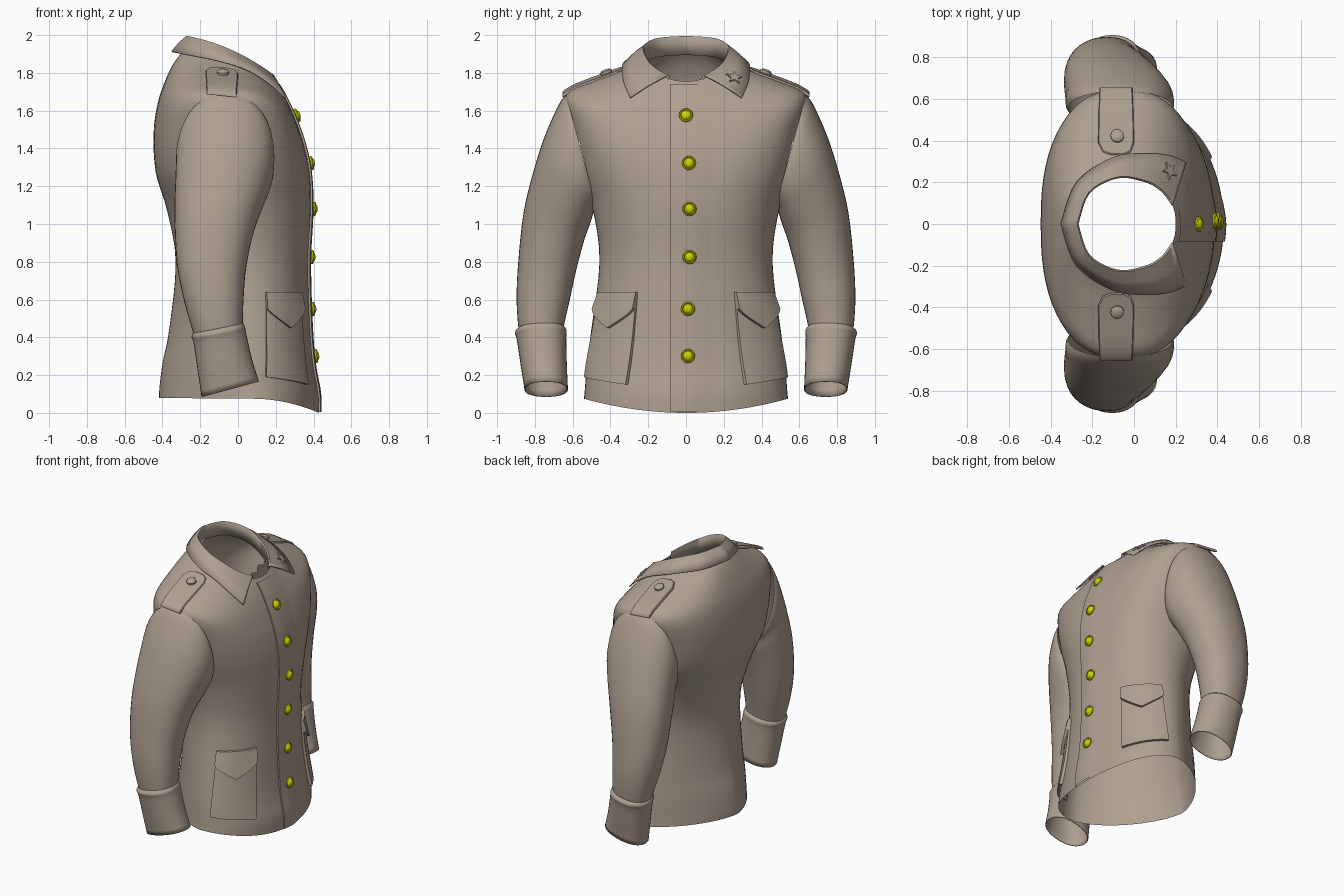
import bpy, bmesh, math
from mathutils import Vector
from mathutils.bvhtree import BVHTree

if "Cube" in bpy.data.objects:
    bpy.data.objects.remove(bpy.data.objects["Cube"])


def material(name, rgb):
    m = bpy.data.materials.new(name)
    m.diffuse_color = (*rgb, 1)
    m.use_nodes = True
    m.node_tree.nodes["Principled BSDF"].inputs["Base Color"].default_value = m.diffuse_color
    return m


CLOTH = material("taupe_cloth", (0.42, 0.35, 0.28))
BRASS = material("yellow_brass", (0.62, 0.64, 0.0))


def make(name, verts, faces, mat=CLOTH, angle=40, thick=0):
    me = bpy.data.meshes.new(name)
    bm = bmesh.new()
    vs = [bm.verts.new(v) for v in verts]
    for f in faces:
        bm.faces.new([vs[i] for i in f])
    bmesh.ops.delete(bm, geom=[v for v in bm.verts if not v.link_faces], context='VERTS')
    bmesh.ops.recalc_face_normals(bm, faces=bm.faces)
    bm.to_mesh(me)
    bm.free()
    ob = bpy.data.objects.new(name, me)
    bpy.context.collection.objects.link(ob)
    me.materials.append(mat)
    bpy.ops.object.select_all(action='DESELECT')
    ob.select_set(True)
    bpy.context.view_layer.objects.active = ob
    bpy.ops.object.shade_smooth_by_angle(angle=math.radians(angle))
    if thick:
        mod = ob.modifiers.new("thickness", 'SOLIDIFY')
        mod.thickness = thick
        mod.offset = 0
    return ob


def grid(rows, closed=False):
    """Vertices and quads joining equal rows of points."""
    n = len(rows[0])
    faces = []
    for i in range(len(rows) - 1):
        for j in range(n if closed else n - 1):
            k = (j + 1) % n
            faces.append((i * n + j, i * n + k, (i + 1) * n + k, (i + 1) * n + j))
    return [p for r in rows for p in r], faces


def spline(pts, steps):
    """Catmull-Rom through tuples of any length."""
    out = []
    for i in range(len(pts) - 1):
        p = [pts[max(i - 1, 0)], pts[i], pts[i + 1], pts[min(i + 2, len(pts) - 1)]]
        for s in range(steps):
            t = s / steps
            out.append(tuple(0.5 * (2 * b + (c - a) * t + (2 * a - 5 * b + 4 * c - d) * t * t
                                    + (3 * b - a - 3 * c + d) * t ** 3) for a, b, c, d in zip(*p)))
    return out + [tuple(pts[-1])]


def spow(v, e):
    return math.copysign(abs(v) ** e, v)


# Jacket body: rings of front x, z, back x, z, side y, z, then side x and squareness front, back
BODY = [(.43, .0, -.418, .08, .54, .075, .075, 1, 1.28), (.428, .11, -.416, .13, .535, .13, .075, 1, 1.28),
        (.402, .25, -.4, .26, .525, .26, .075, 1, 1.25), (.385, .45, -.363, .45, .50, .45, .06, 1, 1.2),
        (.375, .8, -.33, .8, .458, .8, .03, .95, 1.08), (.388, 1.07, -.375, 1.07, .492, 1.07, 0, .9, .92),
        (.38, 1.27, -.435, 1.27, .555, 1.27, -.04, .8, .8), (.35, 1.42, -.447, 1.48, .61, 1.5, -.06, .74, .8),
        (.305, 1.55, -.425, 1.64, .638, 1.68, -.06, .75, .83), (.265, 1.64, -.385, 1.76, .5, 1.752, -.05, .8, .85),
        (.235, 1.70, -.335, 1.86, .345, 1.81, -.04, .9, .9), (.20, 1.755, -.275, 1.93, .232, 1.87, -.04, .93, .93)]


def body_ring(r, n=64):
    fx, fz, bx, bz, sy, sz, cx, ef, eb = r
    pts = []
    for j in range(n):
        t = 2 * math.pi * j / n
        front = math.cos(t) > 0
        e = ef if front else eb
        c, s = spow(math.cos(t), e), spow(math.sin(t), e)
        ex, ez = (fx, fz) if front else (bx, bz)
        pts.append((cx + abs(c) * (ex - cx), sy * s, sz + (ez - sz) * math.cos(t) ** 2))
    return pts


bv, bf = grid([body_ring(r) for r in spline(BODY, 4)], True)
body_tree = BVHTree.FromPolygons([Vector(v) for v in bv], bf)


def in_armhole(f):
    x, y, z = (sum(bv[i][k] for i in f) / 4 for k in range(3))
    return abs(y) > .4 and ((x + .065) / .2) ** 2 + ((z - 1.37) / .24) ** 2 < 1


make("jacket_body", bv, [f for f in bf if not in_armhole(f)])


def front_hit(y, z):
    p, n, *_ = body_tree.ray_cast(Vector((2, y, z)), Vector((-1, 0, 0)))
    return p, (n if n.x > 0 else -n)


def radial(deg, z, off):
    d = Vector((math.cos(math.radians(deg)), math.sin(math.radians(deg)), 0))
    return body_tree.ray_cast(d * 2 + Vector((0, 0, z)), -d)[0] + d * off


def tube(name, rings, side, steps, thick=0):
    """Rings: outer y,z, inner y,z, back x, front x, forward tilt in z."""
    rows = []
    for oy, oz, iy, iz, bx, fx, tilt in spline(rings, steps):
        row = []
        for j in range(36):
            t = 2 * math.pi * j / 36
            c, s = spow(math.cos(t), .9), spow(math.sin(t), .9)
            row.append(((bx + fx) / 2 + (fx - bx) / 2 * s,
                        side * ((oy + iy) / 2 + (oy - iy) / 2 * c),
                        (oz + iz) / 2 + (oz - iz) / 2 * c + tilt * s))
        rows.append(row)
    make(name, *grid(rows, True), thick=thick)


SLEEVE = [(.635, 1.685, .47, 1.08, -.315, .185, 0), (.675, 1.63, .48, 1.07, -.328, .193, 0),
          (.75, 1.46, .49, 1.06, -.33, .183, 0), (.81, 1.27, .505, 1.01, -.335, .145, 0),
          (.86, 1.06, .54, .91, -.335, .09, 0), (.888, .8, .58, .76, -.322, .045, 0),
          (.897, .6, .615, .6, -.285, .03, .01), (.885, .43, .65, .44, -.235, .025, .02),
          (.87, .36, .65, .37, -.22, .03, .02)]
CUFF = [(.885, .445, .65, .455, -.232, .022, .025), (.903, .425, .635, .435, -.243, .034, .025),
        (.893, .39, .637, .40, -.232, .04, .028), (.872, .25, .634, .26, -.21, .07, .034),
        (.852, .125, .628, .125, -.19, .108, .04)]
# Epaulette outline: x, y
STRAP = [(-.165, .655), (-.168, .6), (-.17, .5), (-.172, .39), (-.15, .345), (-.11, .33), (-.05, .33),
         (-.015, .345), (0, .39), (-.002, .5), (-.005, .6), (-.008, .655)]


def disc(name, pos, normal, profile, mat, n=20):
    """Turned button: profile of radius, height."""
    q = Vector((0, 0, 1)).rotation_difference(normal)
    rows = [[pos + q @ Vector((r * math.cos(2 * math.pi * j / n), r * math.sin(2 * math.pi * j / n), h))
             for j in range(n)] for r, h in profile]
    v, f = grid(rows, True)
    make(name, v, f + [tuple(range(len(v) - n, len(v)))], mat, 35)


for side, tag in ((1, "left"), (-1, "right")):
    tube("sleeve_" + tag, SLEEVE, side, 4)
    tube("cuff_" + tag, CUFF, side, 3, .006)

    # Shoulder strap, sloping down to the sleeve head
    def strap_point(x, y, h, k):
        x, y = -.085 + (x + .085) * k, .49 + (y - .49) * k
        z = 1.81 - .36 * (y - .34) - .6 * (x + .085) ** 2 - 2 * max(0, y - .56) ** 2 - .1 * (x + .085)
        return (x, side * y, z + h)
    # underside, rim and crowned top, in strips across the strap
    m = len(STRAP)
    v, f = grid([[strap_point(x, y, h, k) for x, y in STRAP]
                 for h, k in ((0, .97), (.004, 1), (.014, 1), (.02, .95))], True)
    for base in (0, 3 * m):
        f += [tuple(base + i for i in (a, a + 1, m - 2 - a, m - 1 - a)) for a in range(m // 2 - 1)]
    make("epaulette_" + tag, v, f)
    disc("epaulette_button_" + tag, Vector(strap_point(-.08, .42, .015, 1)), Vector((0, side * .34, .94)),
         [(.032, 0), (.032, .014), (.024, .02), (.01, .024)], CLOTH)

    # Patch pocket and pointed flap, wrapped on the body
    def patch(name, bottom, lift, nu=16, nv=8):
        rows = []
        for i in range(-1, nv + 2):
            row = []
            for j in range(-1, nu + 2):
                u, w = min(max(j / nu, 0), 1), min(max(i / nv, 0), 1)
                edge = i in (-1, nv + 1) or j in (-1, nu + 1)
                deg = 38 + 2.5 * w * (.64 - bottom(u)) / .48 + u * 34
                z = .64 + (bottom(u) - .64) * w
                p = radial(deg, z, -.004 if edge else lift * (.5 + .5 * w))
                row.append((p.x, side * p.y, p.z))
            rows.append(row)
        make(name, *grid(rows), angle=45)
    patch("pocket_" + tag, lambda u: .15 + .04 * u, .022)
    patch("pocket_flap_" + tag, lambda u: .55 - .1 * (1 - abs(2 * u - 1)) ** .8, .036)

# Turned-down collar: fold line and outer edge from centre back to the front point
FOLD = [(-.27, 0), (-.215, .15), (-.08, .222), (.05, .205), (.13, .16), (.185, .09)]
EDGE = [(-.35, 0, 1.912), (-.275, .2, 1.897), (-.1, .318, 1.862), (.05, .337, 1.815), (.165, .328, 1.745),
        (.25, .295, 1.668)]
half = []
for (fx, fy), e in zip(spline(FOLD, 5), spline(EDGE, 5)):
    fold = Vector((fx, fy, 1.904 - .5 * fx - .6 * fx * fx))
    edge = Vector(e)
    base = Vector((fx * 1.01, fy * 1.01, fold.z - .1))
    half.append([base, fold - Vector((0, 0, .008)), fold + (edge - fold) * .04,
                 fold.lerp(edge, .5) + Vector((0, 0, .006)), edge])
cols = [[Vector((p.x, -p.y, p.z)) for p in c] for c in half[:0:-1]] + half
cv, cf = grid(cols)
make("collar", cv, cf, angle=50, thick=.008)
collar_tree = BVHTree.FromPolygons(cv, cf)

# Raised star on the left collar point
pos, nor, *_ = collar_tree.find_nearest(Vector((.17, .255, 1.775)))
if nor.z < 0:
    nor = -nor
up = (Vector((0, 0, 1)) - nor * nor.z).normalized()
across = up.cross(nor)
outline = [(r * math.sin(math.pi * k / 5 + .25), r * math.cos(math.pi * k / 5 + .25))
           for k in range(10) for r in [(.046, .02)[k % 2]]]
rows = [[pos + nor * h + across * a + up * b for a, b in outline] for h in (0, .012)]
v, f = grid(rows, True)
make("collar_star", v, f + [tuple(range(10, 20))], angle=20)

# Overlapping front placket, fading into the body on the left
rows = []
for i in range(41):
    z = .005 + 1.735 * i / 40
    row = []
    for y, off in ((-.085, -.003), (-.085, .01), (-.04, .012), (0, .012), (.04, .01), (.1, .004), (.16, -.003)):
        p, n = front_hit(y, max(z, .04))
        row.append(Vector((p.x + off, y, z + max(0, abs(y) - .08) * .1)))
    rows.append(row)
make("front_placket", *grid(rows))

# Brass front buttons with raised rim and domed centre
for k, (y, z) in enumerate(((0, 1.57), (.015, 1.32), (.018, 1.08), (.018, .825), (.01, .55), (.01, .30))):
    p, n = front_hit(y, z)
    disc("front_button_%d" % (k + 1), p + n * .006, n,
         [(.03, 0), (.037, .006), (.037, .014), (.031, .02), (.026, .015), (.022, .022), (.01, .028)], BRASS)
